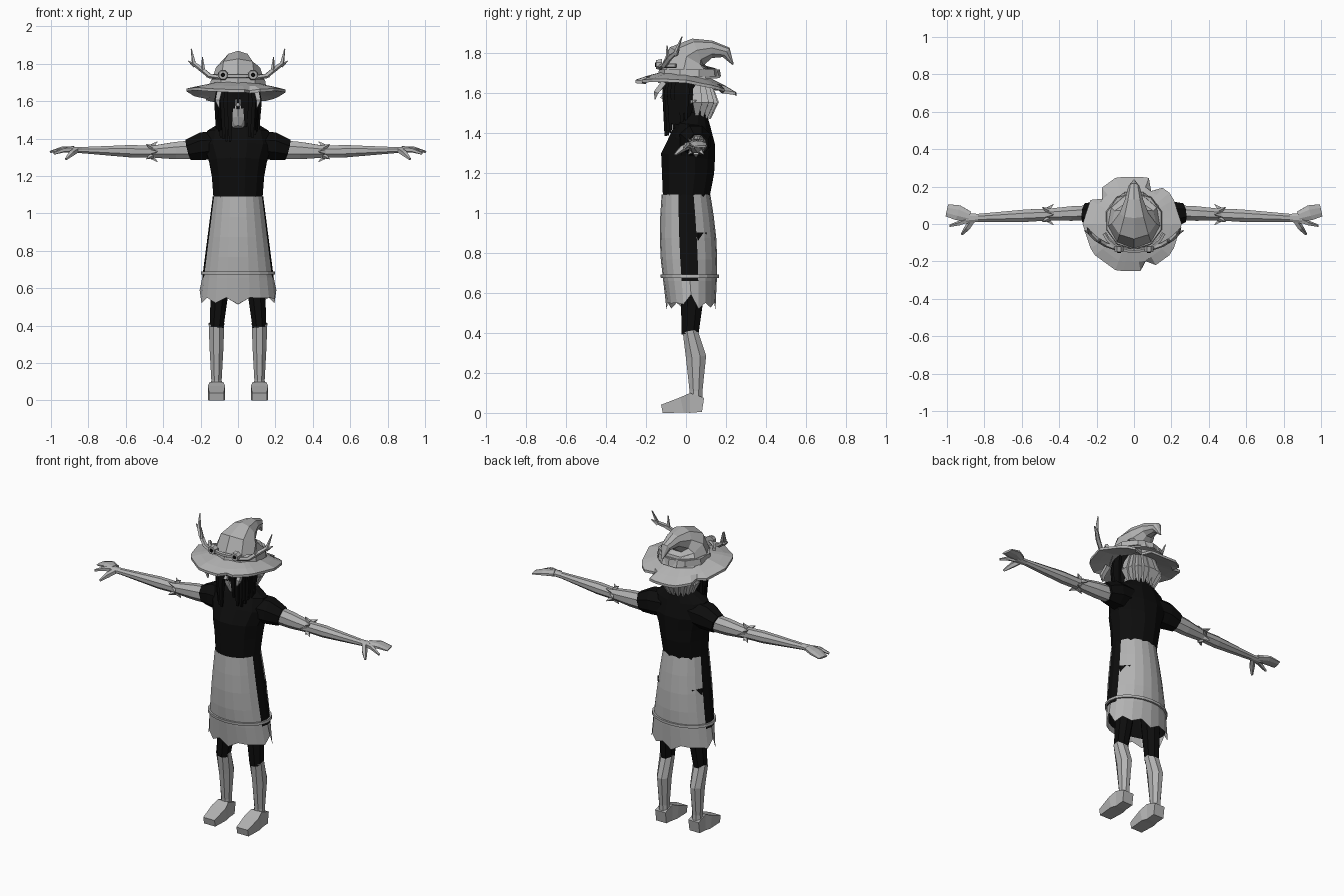
import bpy, bmesh, random
from math import sin, cos, pi, radians
from mathutils import Vector

random.seed(4)
default_cube = bpy.data.objects.get("Cube")
if default_cube:
    bpy.data.objects.remove(default_cube, do_unlink=True)

X, Y, Z = Vector((1, 0, 0)), Vector((0, 1, 0)), Vector((0, 0, 1))


def material(name, value):
    colour = (value, value, value, 1)
    mat = bpy.data.materials.new(name)
    mat.use_nodes = True
    mat.diffuse_color = colour
    mat.node_tree.nodes["Principled BSDF"].inputs["Base Color"].default_value = colour
    return mat


GREY = material("light grey", .45)
BLACK = material("black", .004)


def skin(name, rings, materials, closed=True, rule=None, mirror=False):
    """Join equal rings of points with faces; rule(row, column) picks the material."""
    bm = bmesh.new()
    rows = [[bm.verts.new(point) for point in ring] for ring in rings]
    count = len(rows[0])
    for r, (lower, upper) in enumerate(zip(rows, rows[1:])):
        for c in range(count):
            n = (c + 1) % count
            face = bm.faces.new((lower[c], lower[n], upper[n], upper[c]))
            if rule:
                face.material_index = rule(r, c)
    if closed:
        bm.faces.new(reversed(rows[0]))
        bm.faces.new(rows[-1])
    bmesh.ops.recalc_face_normals(bm, faces=bm.faces)
    mesh = bpy.data.meshes.new(name)
    bm.to_mesh(mesh)
    bm.free()
    for mat in materials:
        mesh.materials.append(mat)
    part = bpy.data.objects.new(name, mesh)
    bpy.context.collection.objects.link(part)
    if mirror:
        modifier = part.modifiers.new("mirror", "MIRROR")
        modifier.use_mirror_merge = False
    return part


def tube(name, path, radii, mat, sides=8, wide=None, axis=Y, mirror=False):
    """Skin a path; radii run along the axis and wide runs across it."""
    path = [Vector(point) for point in path]
    wide = wide or radii
    rings = []
    for k, point in enumerate(path):
        along = path[min(k + 1, len(path) - 1)] - path[max(k - 1, 0)]
        across = along.cross(axis).normalized()
        depth = along.cross(across).normalized()
        angles = [2 * pi * (i + .5) / sides for i in range(sides)]
        rings.append([point + across * wide[k] * cos(a) + depth * radii[k] * sin(a) for a in angles])
    return skin(name, rings, [mat], mirror=mirror)


def pair(name, path, radii, mat, **options):
    return tube(name, path, radii, mat, mirror=True, **options)


def oval(y, z, width, depth, count):
    angles = [2 * pi * i / count for i in range(count)]
    return [Vector((width * cos(a), y + depth * sin(a), z)) for a in angles]


# Boots, feet and leggings
pair("boot", [(.115, .05, .04), (.115, .05, .11), (.115, .05, .28), (.115, .02, .41)],
     [.035, .035, .055, .04], GREY, wide=[.035, .03, .04, .045])
pair("foot", [(.115, -.12, .02), (.115, -.02, .04), (.115, .02, .05), (.115, .085, .04)],
     [.055, .065, .05, .05], GREY, sides=4, wide=[.03, .055, .07, .05], axis=X)
pair("legging", [(.115, .02, .39), (.1, .03, .56), (.09, .03, .9)], [.045, .06, .08], BLACK,
     wide=[.04, .05, .07])

# Skirt flaring downwards, with black side strips and a ragged hem
COLUMNS, ROWS = 20, 5


def skirt_ring(t, inset=0.0):
    return oval(.025 * t, 1.09 - .54 * t, .135 + .07 * t - inset, .122 + .02 * sin(pi * t) - inset, COLUMNS)


skirt = [skirt_ring(row / ROWS) for row in range(ROWS + 1)]
for column, point in enumerate(skirt[-1]):
    at_side = column % (COLUMNS // 2) == 0
    point.z += .04 if at_side else random.uniform(-.02, 0) * 2 * (column % 2)


def side_strip(row, column):
    beside_seam = column % (COLUMNS // 2) in (0, COLUMNS // 2 - 1)
    return int(beside_seam and row < ROWS - 1)


skin("skirt", skirt, [GREY, BLACK], closed=False, rule=side_strip)
skin("skirt_lining", [skirt_ring(t, inset=.012) for t in (.6, .95)], [BLACK], closed=False)
skin("skirt_band", [skirt_ring(t, inset) for t, inset in ((.74, .004), (.74, -.01), (.77, -.01), (.77, .004))],
     [GREY], closed=False)

# Shirt, neck and sleeves
tube("shirt", [(0, 0, 1.075), (0, .01, 1.2), (0, .01, 1.28), (0, .03, 1.36), (0, .035, 1.44), (0, .045, 1.5),
               (0, .04, 1.56)], [.12, .135, .14, .12, .09, .06, .05], BLACK, sides=12,
     wide=[.135, .145, .16, .19, .17, .07, .05])
pair("sleeve", [(.1, .04, 1.365), (.19, .05, 1.36), (.265, .06, 1.34)], [.085, .08, .055], BLACK,
     wide=[.08, .08, .06])

# Arms and spiky elbow cuffs
shoulder, elbow, wrist = Vector((.25, .06, 1.34)), Vector((.46, .05, 1.33)), Vector((.9, .03, 1.34))
pair("upper_arm", [shoulder, shoulder.lerp(elbow, .4), elbow], [.042, .042, .034], GREY,
     wide=[.054, .05, .034])
pair("forearm", [elbow, elbow.lerp(wrist, .25), elbow.lerp(wrist, .85), wrist], [.034, .036, .023, .03], GREY,
     wide=[.034, .036, .018, .018])
for spike in range(8):
    turn = 2 * pi * spike / 8
    out = Y * cos(turn) + Z * sin(turn)
    lean = X * (.03 if spike % 2 else -.03)
    pair("cuff_point", [elbow + out * .03, elbow + out * .055 + lean], [.016, .002], GREY, sides=4, axis=X)

# Hands
pair("fingers", [(.88, .04, 1.343), (.94, .06, 1.343), (1, .073, 1.33)], [.03, .044, .036], GREY,
     wide=[.018, .015, .006])
pair("index_finger", [(.88, .025, 1.34), (.93, .005, 1.34), (.985, -.01, 1.32)], [.018, .014, .007], GREY,
     sides=5, axis=Z)
pair("thumb", [(.86, .025, 1.34), (.89, -.02, 1.32), (.92, -.055, 1.29)], [.017, .017, .007], GREY,
     sides=5, axis=Z)

# Head, nose and ears
tube("head", [(0, -.04, 1.455), (0, -.02, 1.49), (0, 0, 1.55), (0, .01, 1.69)], [.03, .07, .095, .1], GREY,
     sides=10, wide=[.025, .06, .085, .085])
tube("nose", [(0, -.09, 1.62), (0, -.12, 1.575), (0, -.08, 1.56)], [.01, .014, .008], GREY, sides=4, axis=X)
pair("ear", [(.08, .01, 1.55), (.125, .05, 1.56)], [.02, .003], GREY, sides=4, axis=Z)

# Black hair: locks over the face with a gap at the nose, and full sides
for lock in range(17):
    turn = pi * (lock / 16 - 1)
    root = Vector((.11 * cos(turn), .11 * sin(turn), 1.6))
    over_face = abs(root.x) < .04
    length = .04 if over_face else random.uniform(.13, .23)
    tube("front_lock", [root * .9 + Z * .24, root, root - Z * length], [.02, .012 if over_face else .024, .008],
         BLACK, sides=4)
pair("side_hair", [(.085, -.01, 1.67), (.095, -.02, 1.55), (.09, -.04, 1.44)], [.07, .065, .04], BLACK,
     sides=6, wide=[.02, .02, .015])

# Grey tufts behind the head and a wisp on each side of the face
for tuft in range(9):
    turn = radians(10 + 20 * tuft)
    out = X * cos(turn) + Y * sin(turn)
    base = Y * .04 + Z * 1.55
    tube("back_tuft", [base + out * .07 + Z * .1, base + out * .1, base + out * .08 - Z * .08],
         [.025, .034, .006], GREY, sides=4)
pair("front_wisp", [(.1, -.11, 1.65), (.11, -.15, 1.6), (.1, -.155, 1.565)], [.018, .016, .003], GREY, sides=4)

# Ten-sided hat brim with torn notches, tilted up at the front
RIM, TORN = 36, (6, 14, 29)


def brim_ring(scale, height):
    ring = []
    for i in range(RIM):
        turn = 2 * pi * i / RIM
        radius = .265 * scale * cos(pi / 10) / cos(turn % (pi / 5) - pi / 10)
        if scale == 1 and i in TORN:
            radius -= .05
        x, y = radius * cos(turn) - .01, radius * sin(turn)
        ring.append((x, y, height - y / 8 + x * x / 2))
    return ring


brim = ((.5, 1.655), (.8, 1.63), (1, 1.615), (1, 1.63), (.8, 1.655), (.5, 1.685))
skin("hat_brim", [brim_ring(scale, height) for scale, height in brim], [GREY])

# Hat crown bending back to a drooping tip, with a band
tube("hat_crown", [(0, .02, 1.66), (0, .015, 1.72), (0, .02, 1.77), (0, .06, 1.8), (0, .13, 1.815),
                   (0, .2, 1.8), (0, .235, 1.74)], [.15, .14, .12, .08, .05, .03, .004], GREY,
     sides=9, wide=[.16, .145, .115, .075, .045, .03, .004], axis=X)
tube("hat_band", [(0, .017, 1.68), (0, .017, 1.715)], [.158, .152], GREY, sides=10)

# Antler wreath with a ringed jewel on each side
arc = [radians(angle) for angle in range(-70, 71, 14)]
tube("wreath", [(.17 * sin(a), -.145 * cos(a), 1.735) for a in arc], [.012 for a in arc], GREY, sides=5, axis=Z)
pair("antler", [(.08, -.135, 1.725), (.15, -.11, 1.735), (.2, -.08, 1.775), (.235, -.05, 1.8), (.25, -.02, 1.88)],
     [.012, .014, .014, .012, .003], GREY, sides=5)
pair("antler_tine", [(.185, -.09, 1.765), (.19, -.095, 1.835)], [.012, .003], GREY, sides=5)
pair("antler_spur", [(.23, -.05, 1.79), (.265, -.035, 1.815)], [.012, .003], GREY, sides=5)
jewel = Vector((.08, -.15, 1.74))
pair("jewel_ring", [jewel + Y * .03, jewel], [.03, .024], GREY, axis=X)
pair("jewel", [jewel + Y * .005, jewel - Y * .004], [.013, .01], BLACK, axis=X)
